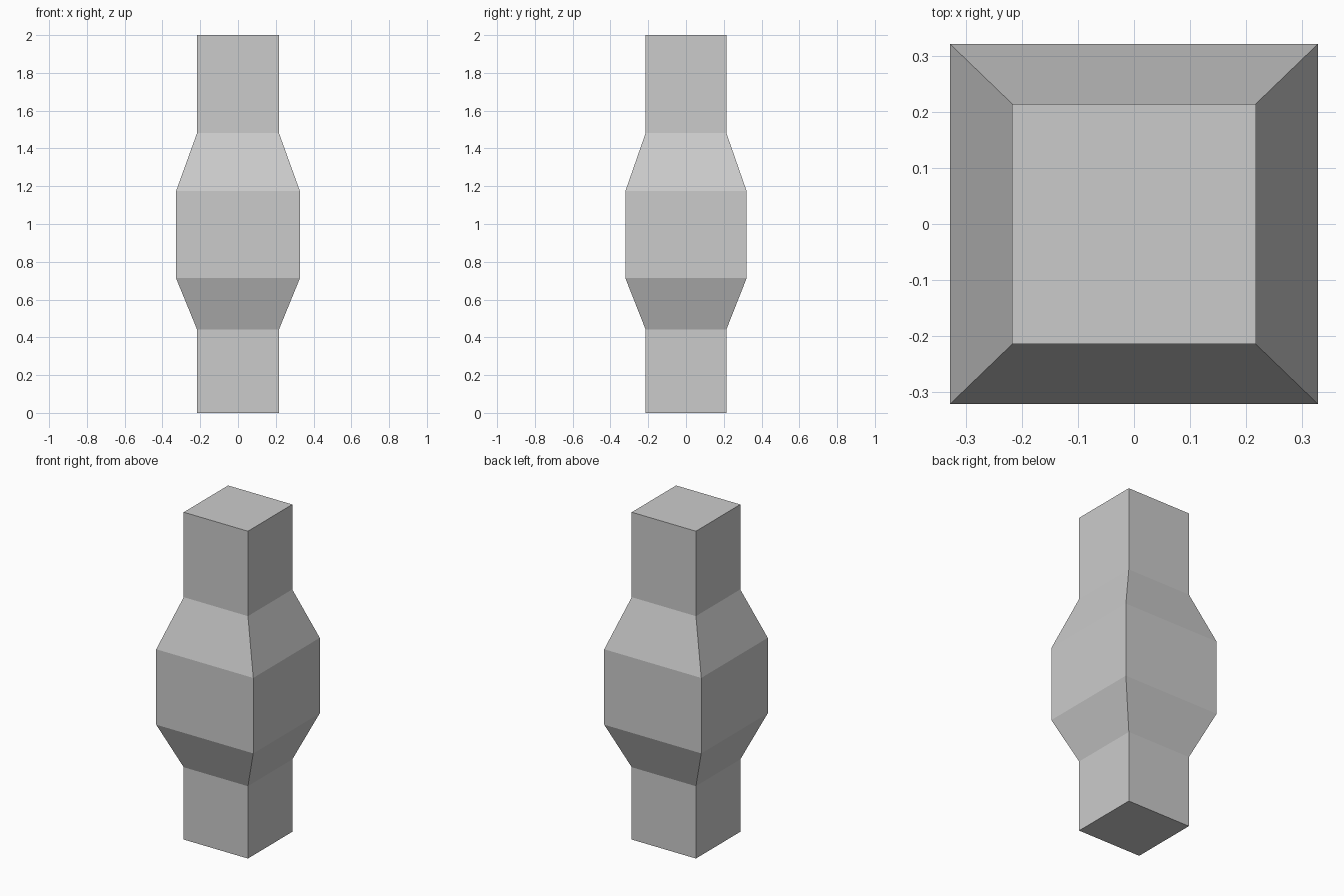
import bpy
import bmesh

if "Cube" in bpy.data.objects:
    bpy.data.objects.remove(bpy.data.objects["Cube"])

# Profile: height, half width in x, half depth in y
profile = [
    (0.0, 0.217, 0.214),
    (0.442, 0.217, 0.214),
    (0.713, 0.328, 0.321),
    (1.174, 0.328, 0.321),
    (1.481, 0.217, 0.214),
    (2.0, 0.217, 0.214),
]

# Square rings stacked up the profile
bm = bmesh.new()
rings = [[bm.verts.new((sx * hx, sy * hy, z))
          for sx, sy in ((-1, -1), (1, -1), (1, 1), (-1, 1))]
         for z, hx, hy in profile]

# Side walls between neighbouring rings
for low, high in zip(rings, rings[1:]):
    for i in range(4):
        j = (i + 1) % 4
        bm.faces.new((low[i], low[j], high[j], high[i]))

# End caps
bm.faces.new(rings[0][::-1])
bm.faces.new(rings[-1])

mesh = bpy.data.meshes.new("bulged_post")
bm.to_mesh(mesh)
bm.free()
bpy.context.collection.objects.link(bpy.data.objects.new("bulged_post", mesh))
